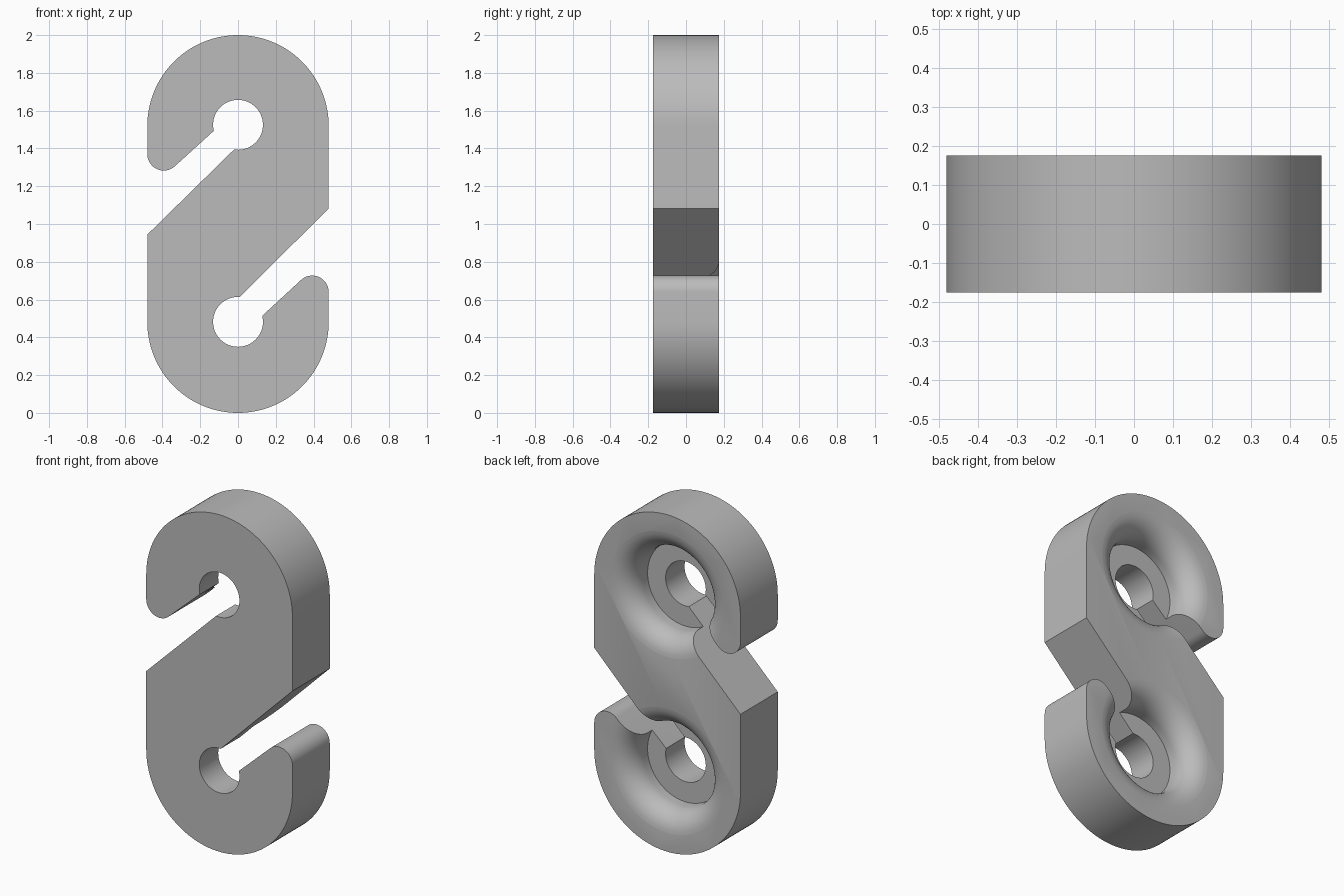
import bpy, bmesh
from math import sin, cos, radians, pi
from mathutils import Matrix

if "Cube" in bpy.data.objects:
    bpy.data.objects.remove(bpy.data.objects["Cube"], do_unlink=True)

HALF = 0.175           # half thickness
OUTER, HOLE, TIP = 0.48, 0.132, 0.087
LOW, HIGH = 0.48, 1.523  # heights of the two hole centres


def arc(cx, cz, r, start, end, n):
    angles = [radians(start + (end - start) * i / n) for i in range(n + 1)]
    return [(cx + r * cos(a), cz + r * sin(a)) for a in angles]


def new_object(name, bm):
    bmesh.ops.recalc_face_normals(bm, faces=bm.faces)
    mesh = bpy.data.meshes.new(name)
    bm.to_mesh(mesh)
    bm.free()
    obj = bpy.data.objects.new(name, mesh)
    bpy.context.collection.objects.link(obj)
    return obj


# S-shaped outline, with both hooks, slots and round eyes
outline = [(-OUTER, 0.944)]
outline += arc(0, LOW, OUTER, 180, 360, 64)
outline += arc(OUTER - TIP, 0.64, TIP, 0, 133, 20)
outline += arc(0, LOW + 0.002, HOLE, 14, -274, 56)
outline += [(OUTER, 1.082)]
outline += arc(0, 2 - OUTER, OUTER, 0, 180, 64)
outline += arc(TIP - OUTER, 1.37, TIP, 180, 313, 20)
outline += arc(0, HIGH + 0.002, HOLE, 194, -99, 56)

bm = bmesh.new()
face = bm.faces.new([bm.verts.new((x, -HALF, z)) for x, z in outline])
out = bmesh.ops.extrude_face_region(bm, geom=[face])
moved = [v for v in out["geom"] if isinstance(v, bmesh.types.BMVert)]
bmesh.ops.translate(bm, verts=moved, vec=(0, 2 * HALF, 0))
body = new_object("hook_plate", bm)


# Round recess in the back: straight wall, then a rounded lip
def recess_cutter(name, z):
    r, lip, floor = 0.25, 0.13, 0.003
    profile = [(0, floor), (r, floor)]
    profile += [(r + lip - lip * cos(a), HALF - lip + lip * sin(a))
                for a in [pi / 2 * i / 14 for i in range(14)]]
    profile += [(r + lip - 0.008, HALF + 0.0005), (r + lip - 0.008, HALF + 0.1), (0, HALF + 0.1)]
    bm = bmesh.new()
    verts = [bm.verts.new((x, y, 0)) for x, y in profile]
    edges = [bm.edges.new(pair) for pair in zip(verts, verts[1:])]
    bmesh.ops.spin(bm, geom=verts + edges, cent=(0, 0, 0), axis=(0, 1, 0),
                   angle=2 * pi, steps=96, use_duplicate=False)
    bmesh.ops.remove_doubles(bm, verts=bm.verts, dist=1e-5)
    bmesh.ops.transform(bm, matrix=Matrix.Translation((0, 0, z)), verts=bm.verts)
    cutter = new_object(name, bm)
    cutter.hide_render = True
    return cutter


cutters = [recess_cutter("lower_recess_cutter", LOW), recess_cutter("upper_recess_cutter", HIGH)]
for cutter in cutters:
    mod = body.modifiers.new(cutter.name, "BOOLEAN")
    mod.operation, mod.solver, mod.object = "DIFFERENCE", "EXACT", cutter

# Bake the cuts and drop the cutters
bpy.context.view_layer.update()
result = bpy.data.meshes.new_from_object(body.evaluated_get(bpy.context.evaluated_depsgraph_get()))
body.modifiers.clear()
body.data = result
result.name = "hook_plate"
for cutter in cutters:
    bpy.data.objects.remove(cutter, do_unlink=True)

# Single grey material
grey = bpy.data.materials.new("mid_grey")
grey.use_nodes = True
colour = (0.5, 0.5, 0.5, 1)
grey.diffuse_color = colour
grey.node_tree.nodes["Principled BSDF"].inputs["Base Color"].default_value = colour
result.materials.clear()
result.materials.append(grey)

# Smooth curves, sharp rims
bpy.ops.object.select_all(action="DESELECT")
body.select_set(True)
bpy.context.view_layer.objects.active = body
bpy.ops.object.shade_smooth_by_angle(angle=radians(30))
